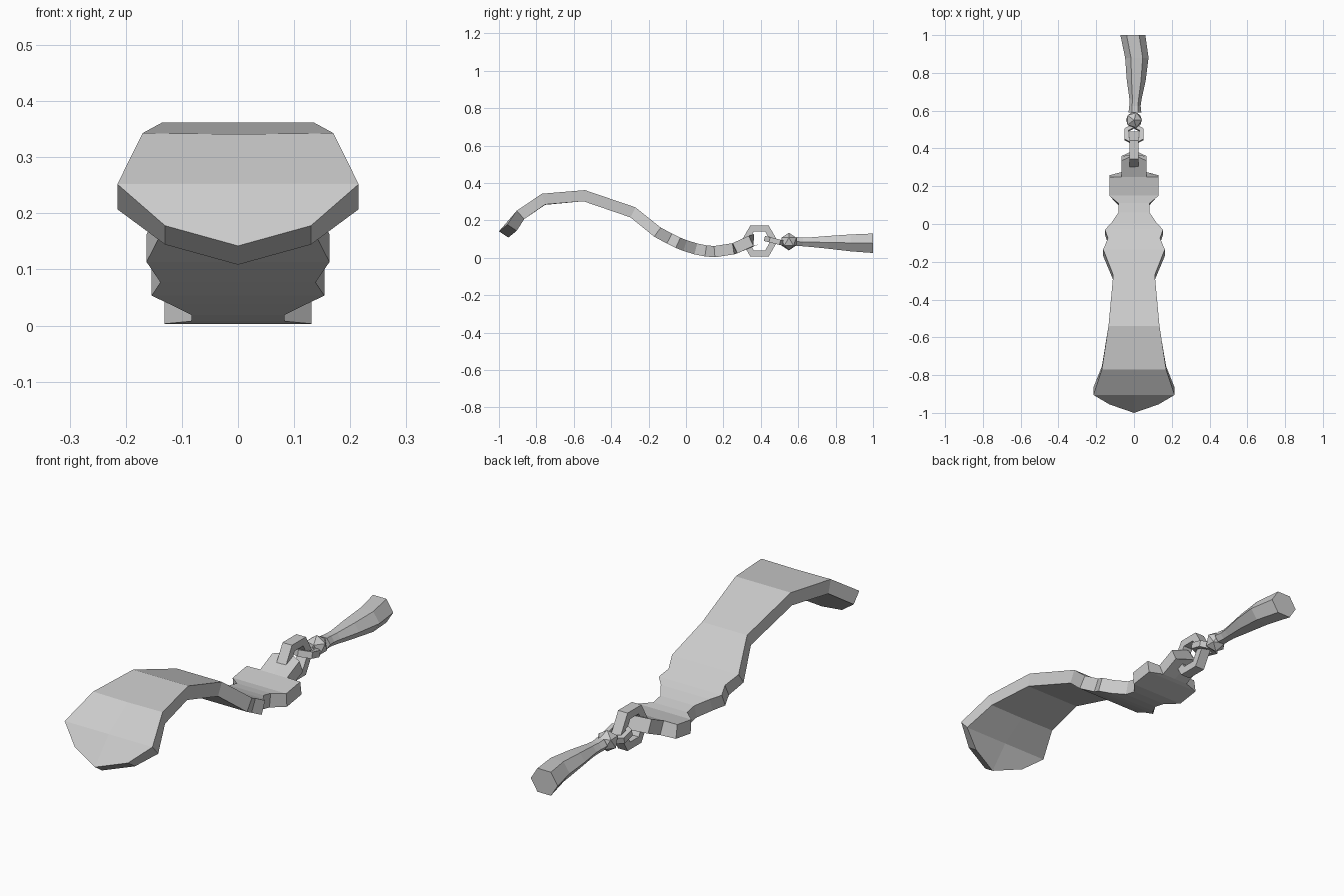
import bpy, bmesh, math
from mathutils import Vector, Matrix

if "Cube" in bpy.data.objects:
    bpy.data.objects.remove(bpy.data.objects["Cube"])


def make_object(name, bm):
    bmesh.ops.recalc_face_normals(bm, faces=bm.faces)
    me = bpy.data.meshes.new(name)
    bm.to_mesh(me)
    bm.free()
    ob = bpy.data.objects.new(name, me)
    bpy.context.collection.objects.link(ob)
    return ob


def loft(name, sections):
    """Closed low-poly skin through rings of equal point count."""
    bm = bmesh.new()
    rings = [[bm.verts.new(p) for p in s] for s in sections]
    n = len(rings[0])
    for a, b in zip(rings, rings[1:]):
        for i in range(n):
            j = (i + 1) % n
            bm.faces.new((a[i], a[j], b[j], b[i]))
    bm.faces.new(rings[0])
    bm.faces.new(rings[-1])
    return make_object(name, bm)


def ring(name, major, minor, sides, matrix):
    """Six-sided link with a diamond-section tube."""
    secs = []
    bm = bmesh.new()
    for i in range(6):
        a = i * math.pi / 3
        secs.append([])
        for k in range(sides):
            t = k * 2 * math.pi / sides + math.pi / sides
            r = major + minor * math.cos(t) * 1.3
            p = Vector((r * math.cos(a), r * math.sin(a), 1.6 * minor * math.sin(t)))
            secs[-1].append(bm.verts.new(matrix @ p))
    for i in range(6):
        a, b = secs[i], secs[(i + 1) % 6]
        for k in range(sides):
            m = (k + 1) % sides
            bm.faces.new((a[k], a[m], b[m], b[k]))
    return make_object(name, bm)


# Curved plate: half width, y, z of the upper edge, shift of the centre point (y, z)
rows = [
    (.13, -.955, .178, -.045, -.036), (.215, -.905, .252, 0, 0),
    (.17, -.77, .343, 0, -.002), (.135, -.54, .362, 0, 0),
    (.11, -.27, .270, 0, 0), (.163, -.135, .162, 0, 0),
    (.138, -.075, .130, 0, 0), (.154, -.03, .108, 0, 0),
    (.12, .005, .094, 0, 0), (.083, .06, .077, 0, 0),
    (.083, .11, .067, 0, 0), (.131, .15, .063, 0, 0),
    (.131, .248, .078, 0, 0), (.066, .250, .079, 0, 0),
    (.066, .335, .118, .03, .01),
]
thick = .06
plate = []
for i, (w, y, z, dy, dz) in enumerate(rows):
    a, b = rows[max(i - 1, 0)], rows[min(i + 1, len(rows) - 1)]
    t = Vector((0, b[1] - a[1], b[2] - a[2])).normalized()
    off = Vector((0, t.z, -t.y)) * thick
    top = [Vector((-w, y, z)), Vector((0, y + dy, z + dz)), Vector((w, y, z))]
    plate.append(top + [p + off for p in reversed(top)])
loft("curved_plate", plate)

# Upright link through the plate, then a flatter link
ring("upright_link", .078, .0205, 4,
     Matrix.Translation((0, .393, .09)) @ Matrix.Rotation(math.pi / 2, 4, 'Y')
     @ Matrix.Rotation(math.pi / 2, 4, 'Z'))
ring("flat_link", .046, .0125, 4,
     Matrix.Translation((0, .475, .09)) @ Matrix.Rotation(math.radians(-14), 4, 'X')
     @ Matrix.Rotation(math.pi / 6, 4, 'Z'))

# Faceted bead
bm = bmesh.new()
bmesh.ops.create_icosphere(bm, subdivisions=1, radius=.047,
                           matrix=Matrix.Translation((0, .55, .087)))
make_object("bead", bm)

# Six-sided tassel: y, centre x, centre z, half width, half height
stations = [
    (.59, .005, .087, .034, .024), (.625, .005, .085, .03, .023),
    (.66, .008, .084, .032, .025), (.76, .012, .083, .05, .034),
    (.88, .015, .080, .062, .045), (1.0, -.006, .078, .066, .052),
]
tassel = []
for y, cx, cz, w, h in stations:
    tassel.append([(cx + w * math.cos(k * math.pi / 3), y,
                    cz + h * math.sin(k * math.pi / 3) / math.sin(math.pi / 3))
                   for k in range(6)])
loft("tassel", tassel)
